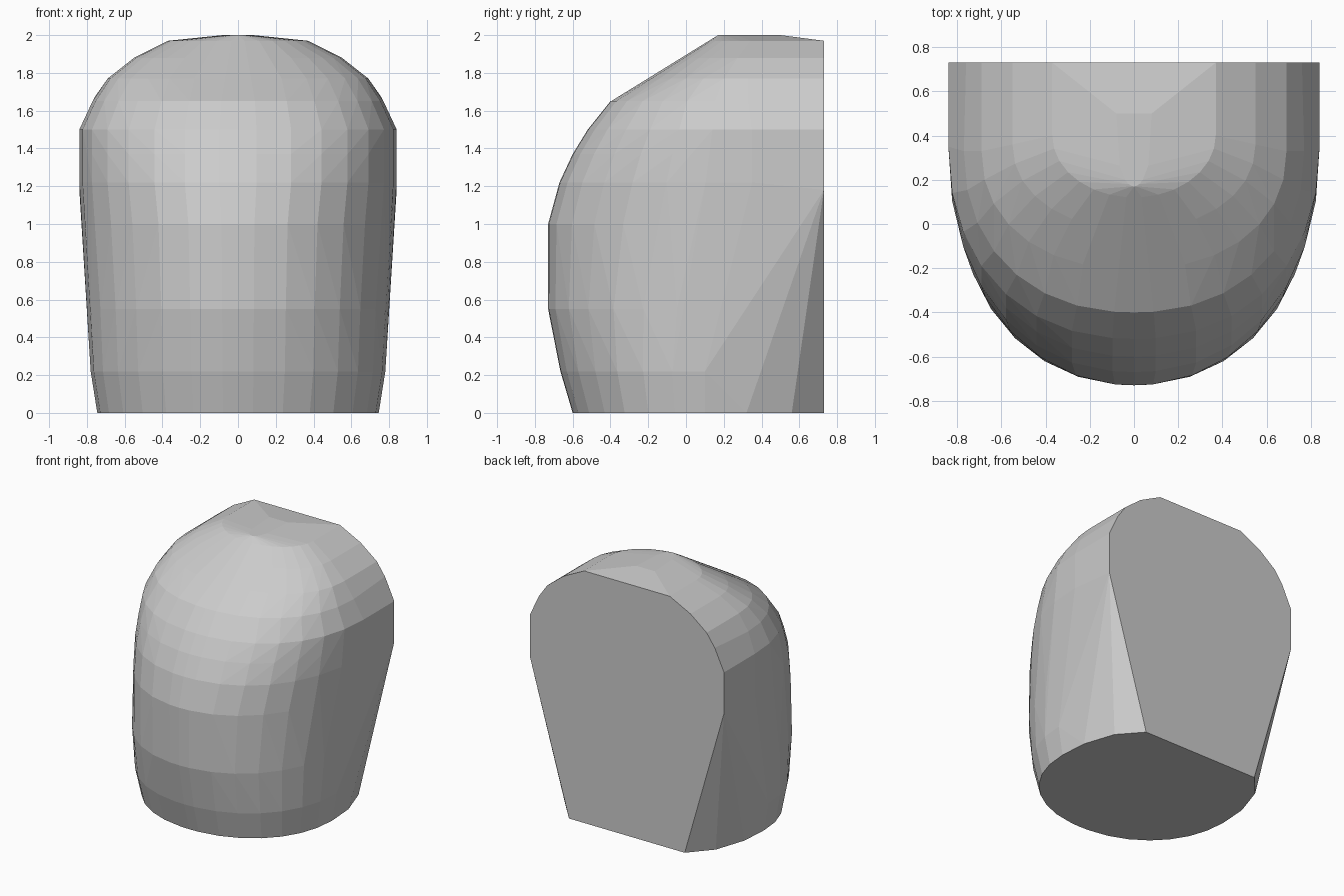
import bpy, bmesh
from math import sin, cos, pi, radians

if "Cube" in bpy.data.objects:
    bpy.data.objects.remove(bpy.data.objects["Cube"])

# Cross-sections: height, front y, half width, y of greatest width, roundness
sections = [
    (0.00, -0.60, 0.745, 0.10, 2.1),
    (0.22, -0.665, 0.78, 0.10, 2.1),
    (0.55, -0.73, 0.795, 0.15, 2.1),
    (1.00, -0.73, 0.825, 0.28, 2.1),
    (1.22, -0.67, 0.84, 0.35, 2.2),
    (1.37, -0.60, 0.84, 0.35, 2.2),
    (1.50, -0.52, 0.84, 0.35, 2.2),
    (1.65, -0.40, 0.77, 0.33, 2.2),
    (1.77, -0.205, 0.69, 0.33, 2.2),
    (1.88, -0.025, 0.55, 0.36, 2.1),
    (1.97, 0.12, 0.37, 0.40, 2.0),
    (2.00, 0.17, 0.08, 0.40, 2.0),
]

# Flat back outline and rear of the base (right half)
back = [(0.5, 0.73, 0), (0.84, 0.73, 1.18), (0.84, 0.73, 1.5), (0.76, 0.73, 1.67),
        (0.69, 0.73, 1.77), (0.55, 0.73, 1.88), (0.37, 0.73, 1.97),
        (0.08, 0.5, 2.0), (0.73, 0.32, 0), (0.65, 0.56, 0)]


def section_points(z, front, width, mid, n, steps=7):
    """Quarter superellipse from the front centre to the widest side point."""
    for i in range(steps + 1):
        a = (0.06 + 0.94 * i / steps) * pi / 2
        yield (width * sin(a) ** (2 / n),
               mid - (mid - front) * max(cos(a), 0) ** (2 / n), z)


# Faceted rounded block: mirrored sections wrapped in a convex hull
points = list(back)
for s in sections:
    points += section_points(*s)
    points.append((0, s[1], s[0]))

bm = bmesh.new()
for x, y, z in points:
    for side in ((1, -1) if x else (1,)):
        bm.verts.new((side * x, y, z))
hull = bmesh.ops.convex_hull(bm, input=bm.verts)
loose = [v for v in bm.verts if not v.link_faces]
bmesh.ops.delete(bm, geom=loose, context='VERTS')
bmesh.ops.dissolve_limit(bm, angle_limit=radians(2), verts=bm.verts, edges=bm.edges)
bmesh.ops.recalc_face_normals(bm, faces=bm.faces)

mesh = bpy.data.meshes.new("rounded_block")
bm.to_mesh(mesh)
bm.free()
block = bpy.data.objects.new("rounded_block", mesh)
bpy.context.collection.objects.link(block)
